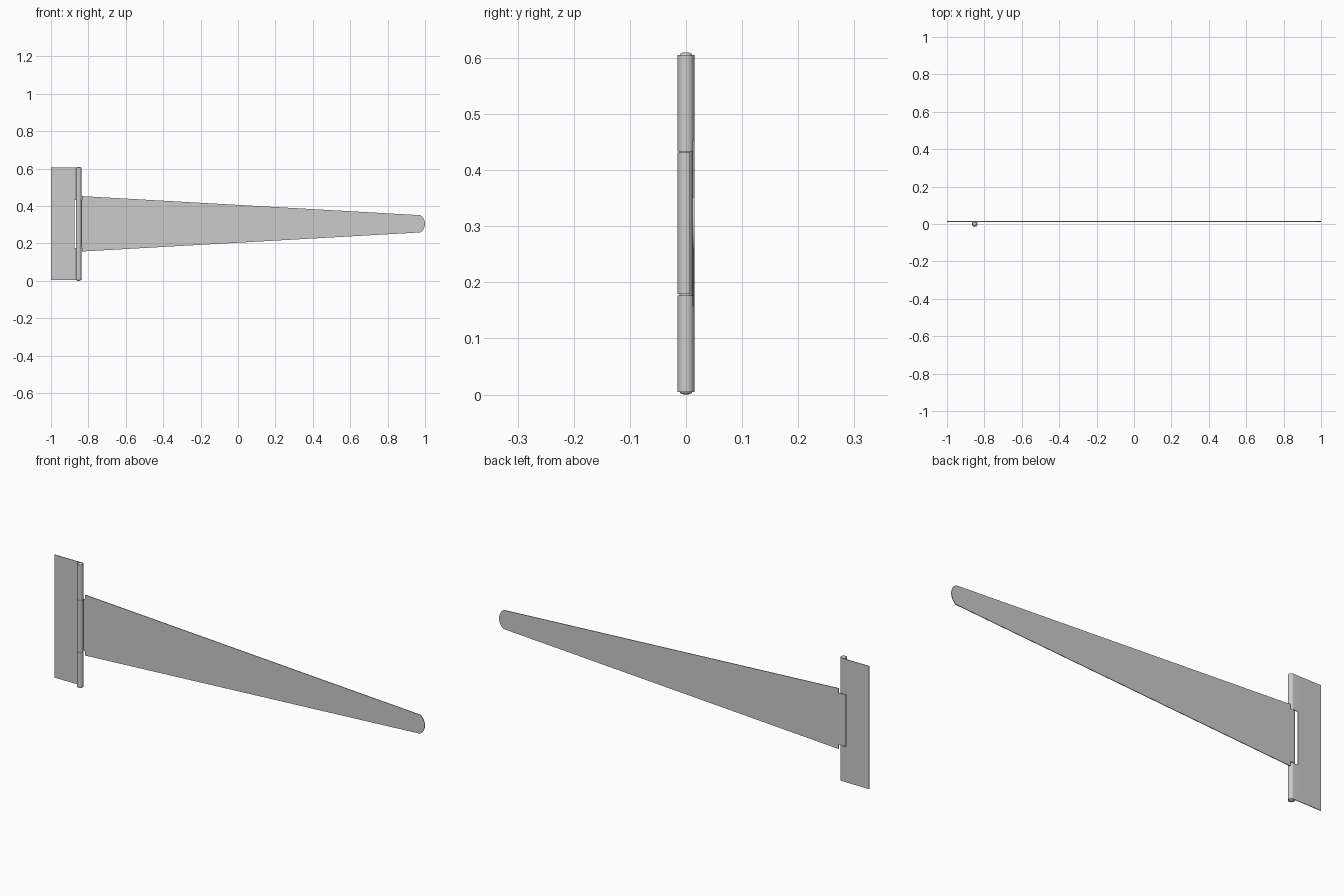
import bpy, bmesh, math

if "Cube" in bpy.data.objects:
    bpy.data.objects.remove(bpy.data.objects["Cube"])

CX, R, T = -0.852, 0.0132, 0.0034   # barrel axis, mid-sheet radius, sheet thickness
ZC = 0.305                          # height of the hinge centre line


def curl(direction, sweep=300, steps=30):
    """Points rolling around the barrel axis, starting at its rear tangent."""
    pts = []
    for i in range(steps + 1):
        a = math.radians(90 + direction * sweep * i / steps)
        pts.append((CX + R * math.cos(a), R * math.sin(a)))
    return pts


def finish(name, bm, thick=True):
    bmesh.ops.remove_doubles(bm, verts=bm.verts, dist=1e-6)
    loose = [v for v in bm.verts if not v.link_faces]
    bmesh.ops.delete(bm, geom=loose, context='VERTS')
    bmesh.ops.recalc_face_normals(bm, faces=bm.faces)
    me = bpy.data.meshes.new(name)
    bm.to_mesh(me)
    bm.free()
    ob = bpy.data.objects.new(name, me)
    bpy.context.collection.objects.link(ob)
    bpy.context.view_layer.objects.active = ob
    ob.select_set(True)
    if thick:
        mod = ob.modifiers.new("sheet_thickness", 'SOLIDIFY')
        mod.thickness = T
        mod.offset = 0
        mod.use_even_offset = True
        bpy.ops.object.modifier_apply(modifier=mod.name)
    bpy.ops.object.shade_smooth_by_angle(angle=math.radians(30))
    ob.select_set(False)


def sheet(bm, path, zs, skip=lambda i, j: False):
    """Sweep a path in plan through the given heights, leaving out skipped cells."""
    grid = [[bm.verts.new((x, y, z)) for z in zs] for x, y in path]
    for i in range(len(path) - 1):
        for j in range(len(zs) - 1):
            if not skip(i, j):
                bm.faces.new((grid[i][j], grid[i + 1][j],
                              grid[i + 1][j + 1], grid[i][j + 1]))
    return grid


# Fixed leaf: flat plate rolled into two outer knuckles, with a slot between
bm = bmesh.new()
sheet(bm, [(-1, R), (-0.875, R)] + curl(-1),
      [0.005, 0.177, 0.433, 0.605],
      skip=lambda i, j: i >= 1 and j == 1)
finish("fixed_leaf", bm)

# Strap: long tapered plate with rounded tip, tongue rolled into the middle knuckle
bm = bmesh.new()
base_x, base_h, tip_x, tip_h, bulge = -0.834, 0.148, 0.976, 0.046, 0.024
grid = sheet(bm, [(base_x, R)] + curl(1), [ZC - 0.126, ZC + 0.126])
tip_r = (tip_h ** 2 + bulge ** 2) / (2 * bulge)
half = math.asin(tip_h / tip_r)
outline = [(base_x, ZC - base_h)]
for i in range(9):
    a = half * (i / 4 - 1)
    outline.append((1 - tip_r + tip_r * math.cos(a), ZC + tip_r * math.sin(a)))
outline.append((base_x, ZC + base_h))
verts = [bm.verts.new((x, R, z)) for x, z in outline]
bm.faces.new(verts + [grid[0][1], grid[0][0]])
finish("strap", bm)

# Hinge pin: lathe profile with low domed ends
bm = bmesh.new()
pin_r = R - T / 2 - 0.0003
dome = [(pin_r * math.cos(a), 0.3 + 0.005 * math.sin(a))
        for a in (math.radians(15 * k) for k in range(7))]
profile = [(r, ZC + h) for r, h in reversed(dome)] + [(r, ZC - h) for r, h in dome]
pv = [bm.verts.new((CX + r, 0, z)) for r, z in profile]
edges = [bm.edges.new(p) for p in zip(pv, pv[1:])]
bmesh.ops.spin(bm, geom=pv + edges, cent=(CX, 0, 0), axis=(0, 0, 1),
               angle=math.tau, steps=32)
finish("hinge_pin", bm, thick=False)
